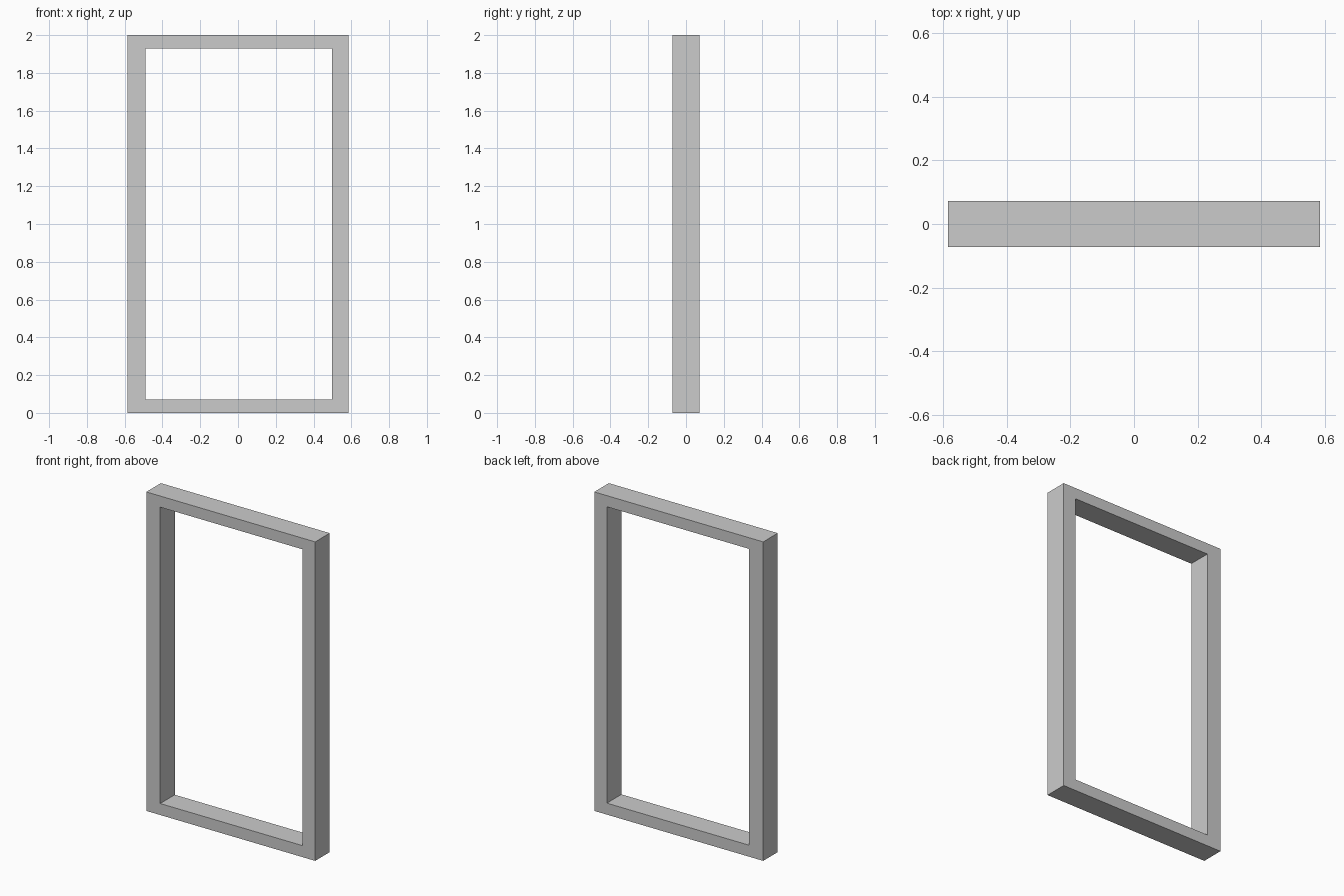
import bpy
import bmesh

if "Cube" in bpy.data.objects:
    bpy.data.objects.remove(bpy.data.objects["Cube"])

W, D, H = 0.586, 0.072, 2.0            # half width, half depth, height
X0, X1, Z0, Z1 = -0.489, 0.498, 0.072, 1.93   # opening, slightly off centre


def loop(bm, x0, x1, z0, z1, y):
    return [bm.verts.new((x, y, z)) for x, z in ((x0, z0), (x1, z0), (x1, z1), (x0, z1))]


# Rectangular frame: outer and inner loops on front and back, bridged around
bm = bmesh.new()
rings = [
    loop(bm, -W, W, 0, H, -D),
    loop(bm, -W, W, 0, H, D),
    loop(bm, X0, X1, Z0, Z1, D),
    loop(bm, X0, X1, Z0, Z1, -D),
]
for a, b in zip(rings, rings[1:] + rings[:1]):
    for i in range(4):
        j = (i + 1) % 4
        bm.faces.new((a[i], a[j], b[j], b[i]))
bmesh.ops.recalc_face_normals(bm, faces=bm.faces)

mesh = bpy.data.meshes.new("window_frame")
bm.to_mesh(mesh)
bm.free()
frame = bpy.data.objects.new("window_frame", mesh)
bpy.context.collection.objects.link(frame)
